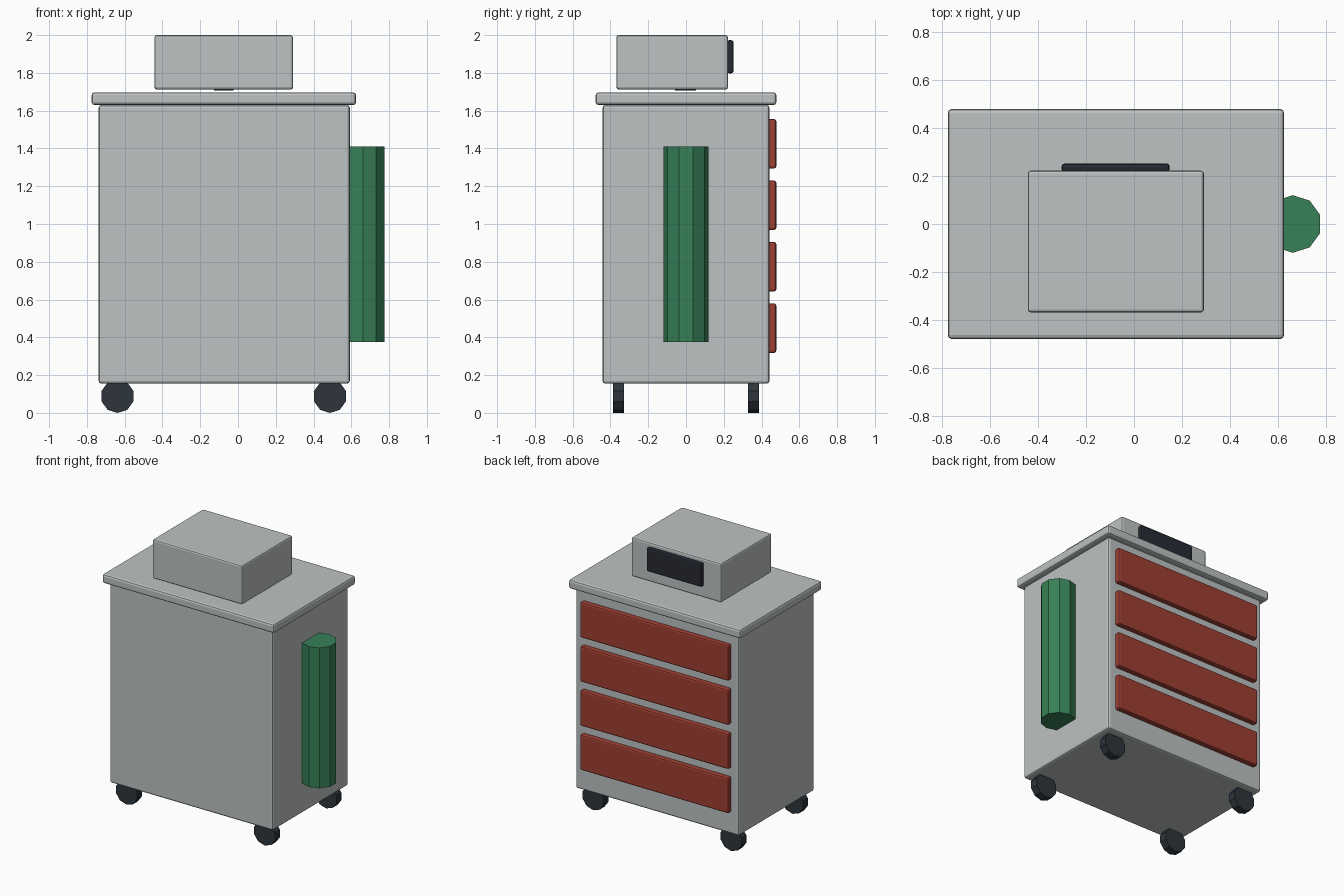
import bpy, math
from mathutils import Matrix

if "Cube" in bpy.data.objects:
    bpy.data.objects.remove(bpy.data.objects["Cube"])


def material(name, rgb):
    m = bpy.data.materials.new(name)
    m.diffuse_color = (*rgb, 1)
    m.use_nodes = True
    m.node_tree.nodes["Principled BSDF"].inputs["Base Color"].default_value = m.diffuse_color
    return m


GREY = material("light grey", (0.51, 0.54, 0.54))
RED = material("drawer red", (0.34, 0.05, 0.033))
GREEN = material("tank green", (0.038, 0.22, 0.095))
DARK = material("wheel black", (0.026, 0.035, 0.044))
SCREEN = material("screen black", (0.02, 0.023, 0.034))


def box(name, x, y, z, mat, bevel):
    """Bevelled box from (min, max) ranges."""
    size = [b - a for a, b in (x, y, z)]
    mid = [(a + b) / 2 for a, b in (x, y, z)]
    bpy.ops.mesh.primitive_cube_add(size=1, location=mid)
    ob = bpy.context.object
    ob.name = name
    ob.data.transform(Matrix.Diagonal((*size, 1)))
    ob.data.materials.append(mat)
    mod = ob.modifiers.new("edge bevel", "BEVEL")
    mod.width, mod.segments = bevel, 2
    return ob


def prism(name, radius, depth, loc, mat, sides=10, turn=None):
    """Flat-sided cylinder, first vertex turned by a matrix."""
    bpy.ops.mesh.primitive_cylinder_add(vertices=sides, radius=radius, depth=depth, location=loc)
    ob = bpy.context.object
    ob.name = name
    if turn:
        ob.data.transform(turn)
    ob.data.materials.append(mat)
    return ob


# cabinet and worktop
box("cabinet_body", (-0.738, 0.592), (-0.442, 0.442), (0.155, 1.63), GREY, 0.015)
box("worktop", (-0.775, 0.625), (-0.478, 0.478), (1.63, 1.697), GREY, 0.015)

# drawers on the back side
for i in range(4):
    top = 1.556 - i * 0.3255
    box(f"drawer_{i + 1}", (-0.678, 0.532), (0.43, 0.478), (top - 0.262, top), RED, 0.012)

# monitor, its screen and short stand
box("monitor_case", (-0.442, 0.291), (-0.368, 0.222), (1.712, 2.0), GREY, 0.012)
box("monitor_screen", (-0.301, 0.148), (0.215, 0.252), (1.798, 1.973), SCREEN, 0.012)
prism("monitor_stand", 0.055, 0.06, (-0.075, -0.003, 1.738), DARK)

# gas tank on the right side
prism("gas_tank", 0.12, 1.035, (0.661, 0, 0.8925), GREEN)

# wheels
on_side = Matrix.Rotation(math.pi / 2, 4, "X")
for sx, x in (("left", -0.638), ("right", 0.487)):
    for sy, y in (("front", -0.358), ("back", 0.358)):
        prism(f"{sy}_{sx}_wheel", 0.089, 0.058, (x, y, 0.0885), DARK, turn=on_side)
